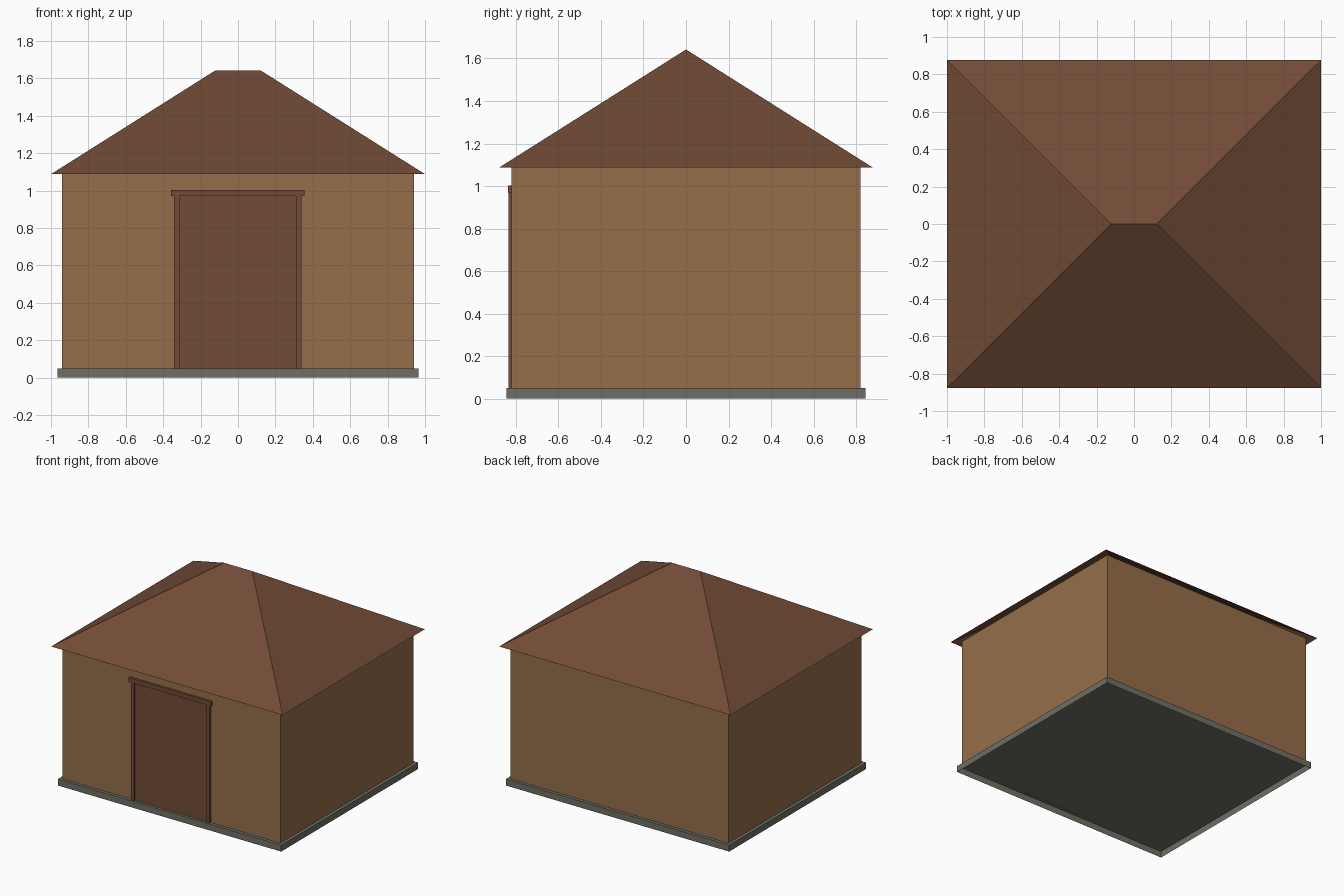
import bpy
import bmesh

if "Cube" in bpy.data.objects:
    bpy.data.objects.remove(bpy.data.objects["Cube"])


def srgb(r, g, b):
    def lin(c):
        c /= 255
        return c / 12.92 if c <= 0.04045 else ((c + 0.055) / 1.055) ** 2.4
    return (lin(r), lin(g), lin(b), 1.0)


def material(name, rgb):
    m = bpy.data.materials.new(name)
    m.diffuse_color = srgb(*rgb)
    m.use_nodes = True
    m.node_tree.nodes["Principled BSDF"].inputs["Base Color"].default_value = m.diffuse_color
    return m


wall_mat = material("tan_plaster", (150, 110, 74))
wood_mat = material("red_brown", (114, 75, 54))
stone_mat = material("grey_stone", (111, 111, 102))


def box(name, lo, hi, mat, open_sides=()):
    """Box between two corners; open_sides lists z directions left uncapped."""
    bm = bmesh.new()
    bmesh.ops.create_cube(bm, size=1)
    bm.normal_update()
    caps = [f for f in bm.faces if round(f.normal.z) in open_sides and abs(f.normal.z) > 0.5]
    bmesh.ops.delete(bm, geom=caps, context='FACES')
    for v in bm.verts:
        v.co = [(a + b) / 2 + c * (b - a) for a, b, c in zip(lo, hi, v.co)]
    return finish(name, bm, mat)


def finish(name, bm, mat):
    mesh = bpy.data.meshes.new(name)
    bm.to_mesh(mesh)
    bm.free()
    mesh.materials.append(mat)
    obj = bpy.data.objects.new(name, mesh)
    bpy.context.collection.objects.link(obj)
    return obj


# Foundation slab, hollow underneath, and the wall shell
box("foundation", (-0.965, -0.845, 0), (0.965, 0.845, 0.05), stone_mat, (-1,))
box("walls", (-0.94, -0.82, 0.05), (0.94, 0.82, 1.09), wall_mat, (-1, 1))

# Hipped roof: four slopes meeting at a short ridge, open underneath
bm = bmesh.new()
a, b, c, d = [bm.verts.new((x, y, 1.088)) for x, y in
              ((-1, -0.877), (1, -0.877), (1, 0.877), (-1, 0.877))]
left, right = [bm.verts.new((x, 0, 1.642)) for x in (-0.122, 0.122)]
for face in ((a, b, right, left), (b, c, right), (c, d, left, right), (d, a, left)):
    bm.faces.new(face)
finish("hipped_roof", bm, wood_mat)

# Door with posts and lintel
box("door", (-0.315, -0.824, 0.05), (0.312, -0.81, 0.97), wood_mat)
for side, x in (("left", -0.342), ("right", 0.311)):
    box(side + "_door_post", (x, -0.834, 0.05), (x + 0.028, -0.81, 0.97), wood_mat)
box("door_lintel", (-0.358, -0.838, 0.97), (0.355, -0.81, 1.003), wood_mat)
